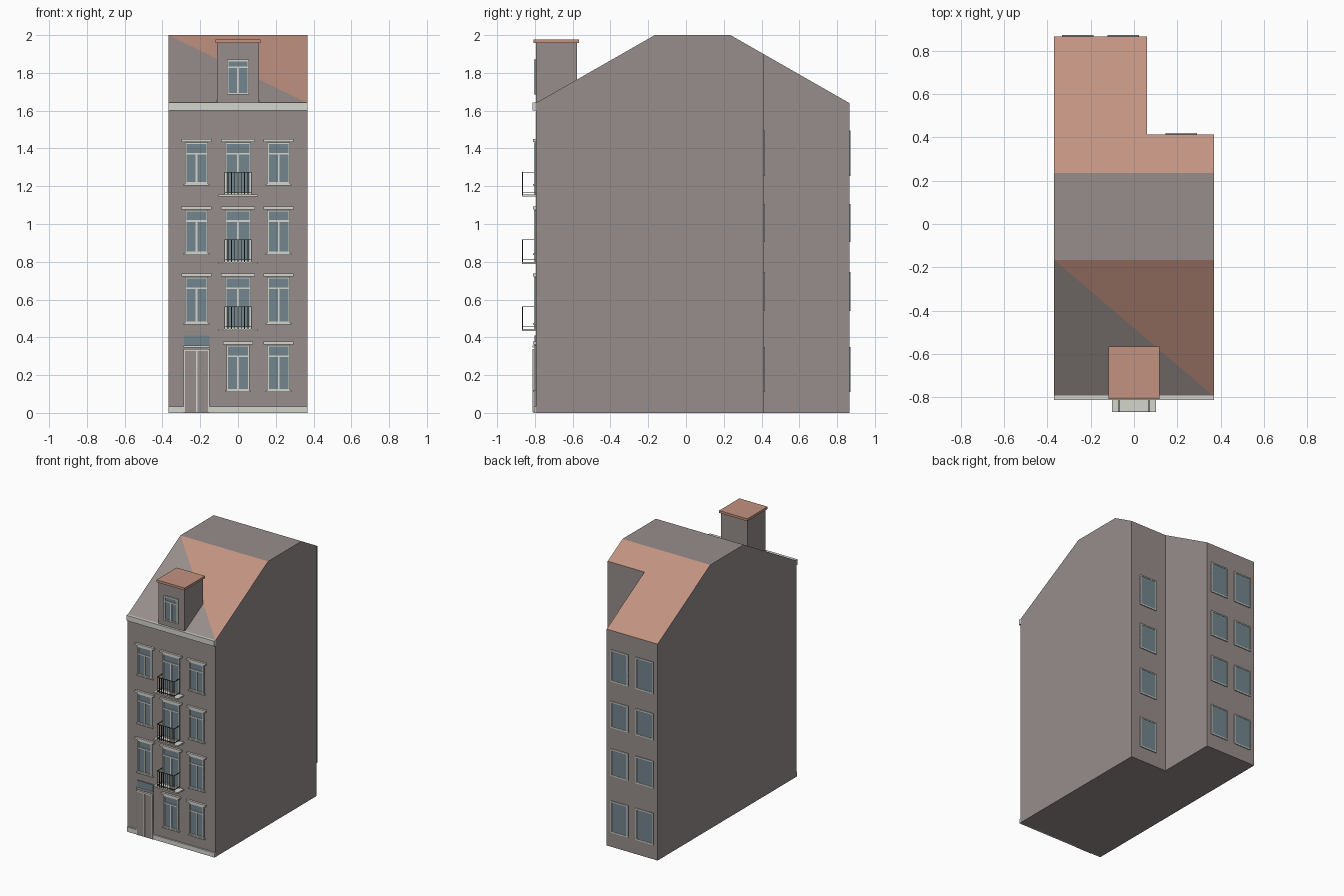
import bpy, bmesh
from mathutils import Vector

cube = bpy.data.objects.get("Cube")
if cube:
    bpy.data.objects.remove(cube, do_unlink=True)


def material(name, rgb):
    m = bpy.data.materials.new(name)
    m.use_nodes = True
    m.diffuse_color = (*rgb, 1)
    m.node_tree.nodes["Principled BSDF"].inputs["Base Color"].default_value = (*rgb, 1)
    return m


WALL = material("warm grey render", (0.31, 0.27, 0.26))
ROOF = material("terracotta tile", (0.54, 0.29, 0.22))
TRIM = material("pale stone", (0.66, 0.66, 0.62))
GLASS = material("blue grey glass", (0.17, 0.24, 0.27))
IRON = material("dark iron", (0.05, 0.035, 0.03))


def make(name, bm, mats):
    bmesh.ops.recalc_face_normals(bm, faces=bm.faces[:])
    me = bpy.data.meshes.new(name)
    bm.to_mesh(me)
    bm.free()
    for m in mats:
        me.materials.append(m)
    ob = bpy.data.objects.new(name, me)
    bpy.context.collection.objects.link(ob)
    return ob


def add_box(bm, x, y, z, mat=0):
    """Add a box from (low, high) pairs on each axis."""
    verts = bmesh.ops.create_cube(bm, size=1)["verts"]
    for v in verts:
        v.co = [lo + (hi - lo) * (c + 0.5) for c, (lo, hi) in zip(v.co, (x, y, z))]
    for f in {f for v in verts for f in v.link_faces}:
        f.material_index = mat


def box(name, x, y, z, mat):
    bm = bmesh.new()
    add_box(bm, x, y, z)
    return make(name, bm, [mat])


HALF, FRONT, BACK, EAVE, RIDGE = 0.368, -0.795, 0.865, 1.64, 2.0
WING_X, STEP_Y = 0.06, 0.412

# Main block: gable profile swept across the width
bm = bmesh.new()
profile = [(FRONT, 0), (FRONT, EAVE), (-0.165, RIDGE), (0.235, RIDGE), (BACK, EAVE), (BACK, 0)]
side = bm.faces.new([bm.verts.new((-HALF, y, z)) for y, z in profile])
swept = bmesh.ops.extrude_face_region(bm, geom=[side])["geom"]
bmesh.ops.translate(bm, vec=(2 * HALF, 0, 0), verts=[g for g in swept if isinstance(g, bmesh.types.BMVert)])
bmesh.ops.recalc_face_normals(bm, faces=bm.faces[:])
# Tiles on the rear slope, and on the upper half of the diagonally split front slope
for f in bm.faces[:]:
    if f.normal.y > 0.1 and f.normal.z > 0.1:
        f.material_index = 1
    elif f.normal.y < -0.1 and f.normal.z > 0.1:
        top = next(v for v in f.verts if v.co.x < 0 and v.co.z > EAVE + 0.1)
        low = next(v for v in f.verts if v.co.x > 0 and v.co.z < EAVE + 0.1)
        bmesh.utils.face_split(f, top, low)
        for tri in bm.faces:
            if tri.normal.y < -0.1 and tri.normal.z > 0.1:
                tri.material_index = int(tri.calc_center_median().x > 0)
body = make("building_body", bm, [WALL, ROOF])

# Notch that leaves the narrower rear wing
cutter = box("notch_cutter", (WING_X, 1), (STEP_Y, 1.5), (-1, 3), WALL)
cutter.hide_render = True
mod = body.modifiers.new("notch", "BOOLEAN")
mod.operation, mod.solver, mod.object = "DIFFERENCE", "EXACT", cutter
bpy.context.view_layer.objects.active = body
bpy.ops.object.modifier_apply(modifier="notch")
bpy.data.objects.remove(cutter, do_unlink=True)

# Front trim bands
box("plinth", (-HALF, HALF), (-0.806, FRONT), (0, 0.035), TRIM)
box("eaves_cornice", (-HALF, HALF), (-0.812, -0.79), (1.602, 1.642), TRIM)


def window(name, x, w, z0, z1, y=FRONT, out=-1, transom=0.0, lintel=0.0, sill=0.0):
    """Framed window on a wall at y, facing out along y."""
    def depth(d):
        return tuple(sorted((y, y + out * d)))
    h, t = w / 2, 0.009
    d = 0.010 if out < 0 else 0.007
    bm = bmesh.new()
    add_box(bm, (x - h, x + h), depth(0.004), (z0, z1), 1)
    for s in (-1, 1):
        add_box(bm, tuple(sorted((x + s * h, x + s * (h - t)))), depth(d), (z0, z1))
    for z in (z0, z1 - t):
        add_box(bm, (x - h, x + h), depth(d), (z, z + t))
    if transom:
        add_box(bm, (x - h, x + h), depth(d), (z1 - transom - t, z1 - transom))
        add_box(bm, (x - t / 2, x + t / 2), depth(d), (z0, z1 - transom))
    if lintel:
        e = h + lintel
        add_box(bm, (x - e, x + e), depth(0.016), (z1 + 0.002, z1 + 0.017))
    if sill:
        e = h + sill
        add_box(bm, (x - e, x + e), depth(0.014), (z0 - 0.008, z0))
    return make(name, bm, [TRIM, GLASS])


def balcony(name, z):
    """Thin slab with a railing of upright bars."""
    box(name + "_slab", (-0.102, 0.102), (-0.868, FRONT), (z - 0.01, z), TRIM)
    bm = bmesh.new()
    r, w, y, top = 0.002, 0.07, -0.866, z + 0.118
    for i in range(9):
        x = -w + i * w / 4
        add_box(bm, (x - r, x + r), (y - r, y + r), (z, top))
    for h in (z + 0.012, top):
        add_box(bm, (-w, w), (y - r, y + r), (h - r, h + r))
        for x in (-w, w):
            add_box(bm, (x - r, x + r), (y, FRONT), (h - r, h + r))
    make(name + "_railing", bm, [IRON])


# Upper storeys: two side windows and a balcony door each
for i, (z0, z1) in enumerate([(0.475, 0.72), (0.845, 1.075), (1.213, 1.432)], 1):
    for tag, x in (("right", -0.22), ("left", 0.215)):
        window(f"storey_{i}_{tag}_window", x, 0.122, z0, z1, transom=0.055, lintel=0.018, sill=0.008)
    floor = z1 - 0.276
    window(f"storey_{i}_balcony_door", 0, 0.14, floor, z1, transom=0.055, lintel=0.02)
    balcony(f"storey_{i}_balcony", floor)

# Ground floor windows
for tag, x in (("middle", 0), ("left", 0.215)):
    window(f"ground_{tag}_window", x, 0.122, 0.118, 0.36, transom=0.055, lintel=0.018, sill=0.008)

# Entrance: double door with a fanlight
bm = bmesh.new()
L, R, T = -0.288, -0.15, 0.338
add_box(bm, (L, R), (-0.808, FRONT), (0, T), 1)
for x in (L, (L + R) / 2 - 0.004, R - 0.008):
    add_box(bm, (x, x + 0.008), (-0.812, FRONT), (0.006, T))
add_box(bm, (L, R), (-0.812, FRONT), (T - 0.01, T))
add_box(bm, (L, R), (-0.812, FRONT), (0.347, 0.356))
add_box(bm, (L + 0.002, R), (-0.801, FRONT), (0.356, 0.41), 2)
make("entrance_door", bm, [TRIM, WALL, GLASS])

# Dormer
box("dormer_body", (-0.11, 0.11), (FRONT, -0.577), (EAVE, 1.96), WALL)
box("dormer_cap", (-0.118, 0.118), (-0.808, -0.566), (1.958, 1.976), ROOF)
window("dormer_window", 0, 0.118, 1.685, 1.87, transom=0.035)

# Rear windows on the wing and the set-back wall
for i, (z0, z1) in enumerate([(0.11, 0.35), (0.54, 0.745), (0.905, 1.105), (1.255, 1.495)]):
    for tag, x, y in (("wing_outer", -0.26, BACK), ("wing_inner", -0.05, BACK), ("setback", 0.217, STEP_Y)):
        window(f"rear_{tag}_window_{i}", x, 0.145, z0, z1, y=y, out=1)
